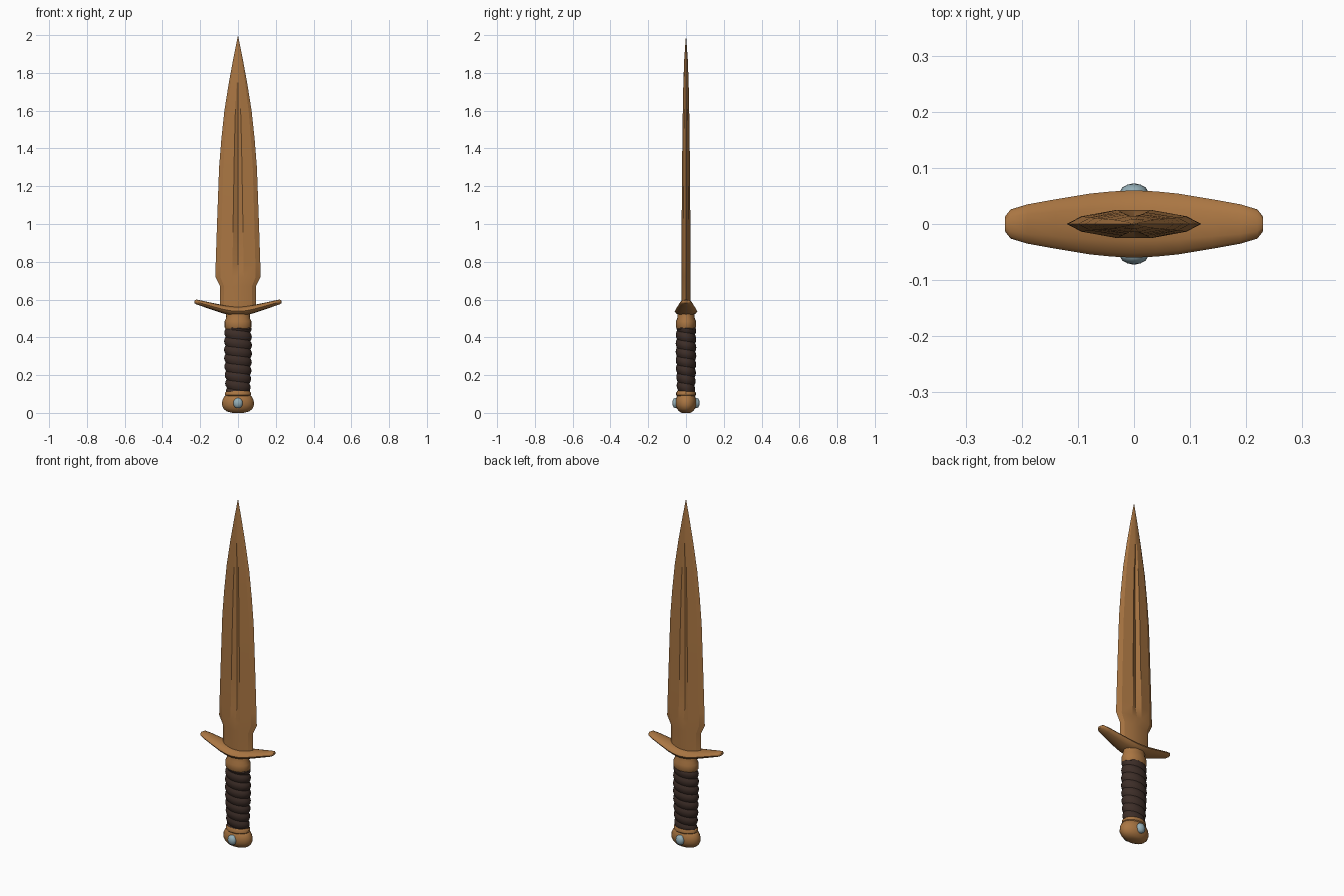
import bpy, bmesh, math

if "Cube" in bpy.data.objects:
    bpy.data.objects.remove(bpy.data.objects["Cube"])

def material(name, rgb):
    m = bpy.data.materials.new(name)
    m.diffuse_color = (*rgb, 1)
    m.use_nodes = True
    m.node_tree.nodes["Principled BSDF"].inputs["Base Color"].default_value = m.diffuse_color
    return m

bronze = material("bronze", (0.40, 0.18, 0.055))
leather = material("leather", (0.047, 0.027, 0.021))
stone = material("stone", (0.30, 0.43, 0.48))

def loft(name, rings, mat, angle=30, closed=True):
    """Skin a list of equal-length rings of points, capping both ends."""
    bm = bmesh.new()
    rows = [[bm.verts.new(p) for p in ring] for ring in rings]
    n = len(rings[0])
    for a, b in zip(rows, rows[1:]):
        for i in range(n if closed else n - 1):
            j = (i + 1) % n
            bm.faces.new((a[i], a[j], b[j], b[i]))
    if closed:
        bm.faces.new(rows[0][::-1])
        bm.faces.new(rows[-1])
    bmesh.ops.remove_doubles(bm, verts=bm.verts, dist=1e-5)
    bmesh.ops.recalc_face_normals(bm, faces=bm.faces)
    me = bpy.data.meshes.new(name)
    bm.to_mesh(me)
    bm.free()
    me.materials.append(mat)
    ob = bpy.data.objects.new(name, me)
    bpy.context.collection.objects.link(ob)
    bpy.ops.object.select_all(action='DESELECT')
    ob.select_set(True)
    bpy.context.view_layer.objects.active = ob
    bpy.ops.object.shade_smooth_by_angle(angle=math.radians(angle))
    return ob

def oval(rx, ry, z, n=20):
    return [(rx * math.cos(2 * math.pi * i / n), ry * math.sin(2 * math.pi * i / n), z)
            for i in range(n)]

# Blade: bevelled section with a central V groove on each face
def blade_ring(z, w, t, f, d):
    half = [(w, 0), (0.78 * w, 0.55 * t), (f, t), (0, t - d),
            (-f, t), (-0.78 * w, 0.55 * t)]
    return [(x, y, z) for x, y in half + [(-x, -y) for x, y in half]]

blade = [  # z, half width, half thickness, groove half width, groove depth
    (0.54, 0.095, 0.025, 0.032, 0), (0.67, 0.095, 0.025, 0.032, 0),
    (0.72, 0.120, 0.025, 0.031, 0), (0.79, 0.118, 0.025, 0.029, 0.014),
    (1.00, 0.111, 0.023, 0.026, 0.013), (1.30, 0.100, 0.021, 0.021, 0.011),
    (1.45, 0.088, 0.019, 0.018, 0.010), (1.60, 0.072, 0.017, 0.014, 0.008),
    (1.75, 0.048, 0.014, 0.008, 0), (1.88, 0.024, 0.009, 0.004, 0),
    (2.00, 0, 0, 0, 0)]
loft("blade", [blade_ring(*b) for b in blade], bronze, 15)

# Crossguard: oval sections swept along an upturned bow
right = [  # x, centre z, half depth, half height
    (0, 0.538, 0.060, 0.025), (0.04, 0.541, 0.058, 0.025), (0.08, 0.549, 0.054, 0.022),
    (0.14, 0.565, 0.044, 0.018), (0.19, 0.579, 0.035, 0.015),
    (0.22, 0.587, 0.026, 0.013), (0.23, 0.588, 0.013, 0.007)]
path = [(-x, z, a, b) for x, z, a, b in right[:0:-1]] + right
loft("crossguard", [[(x, p[0], z + p[1]) for p in oval(a, b, 0, 12)
                     for p in [(p[0], p[1])]] for x, z, a, b in path], bronze, 45)

# Collar between guard and grip, ring below grip
def turned(name, profile, angle=40):
    loft(name, [oval(rx, ry, z) for z, rx, ry in profile], bronze, angle)

turned("collar", [(0.445, 0.066, 0.048), (0.455, 0.071, 0.053), (0.485, 0.071, 0.053),
                  (0.502, 0.063, 0.046), (0.53, 0.062, 0.044)])
turned("lower_ring", [(0.085, 0.060, 0.044), (0.094, 0.069, 0.052),
                      (0.106, 0.069, 0.052), (0.116, 0.060, 0.046)])

# Pommel
turned("pommel", [(0, 0.030, 0.022), (0.008, 0.060, 0.036), (0.022, 0.077, 0.048),
                  (0.042, 0.085, 0.056), (0.066, 0.083, 0.056), (0.086, 0.073, 0.049),
                  (0.098, 0.058, 0.042)])

# Grip: strap wound in a descending helix with a crease each turn
N, STEPS, PITCH, Z0, Z1 = 24, 4, 0.045, 0.11, 0.452
bulge = [-0.004, 0.002, 0.004, 0.002]
rings = []
for k in range(STEPS * 9 + 1):
    ring = []
    for u in range(N + 1):
        a = 2 * math.pi * (u % N) / N
        z = Z0 + PITCH * (k / STEPS - u / N)
        z = min(max(z, Z0), Z1)
        s = (z - Z0) / (Z1 - Z0)
        r = 0.061 + 0.009 * math.sin(math.pi * min(1, s * 0.75)) + bulge[k % STEPS]
        if z in (Z0, Z1):
            r = 0.062
        ring.append((r * math.cos(a), 0.74 * r * math.sin(a), z))
    rings.append(ring)
# extra turn fills the top of the helix
for k in range(STEPS * 9 + 1, STEPS * 10 + 1):
    ring = []
    for u in range(N + 1):
        a = 2 * math.pi * (u % N) / N
        z = min(max(Z0 + PITCH * (k / STEPS - u / N), Z0), Z1)
        r = 0.062 if z == Z1 else 0.066 + bulge[k % STEPS]
        ring.append((r * math.cos(a), 0.74 * r * math.sin(a), z))
    rings.append(ring)
loft("grip_wrap", rings, leather, 30, closed=False)

# Round stones set in both faces of the pommel
for side, name in ((-1, "front_stone"), (1, "back_stone")):
    dome = [(0.044, 0.025), (0.058, 0.025), (0.065, 0.021), (0.070, 0.012), (0.072, 0.003)]
    loft(name, [[(p[0], side * y, 0.052 + 1.12 * p[1]) for p in oval(r, r, 0, 14)]
                for y, r in dome], stone, 50)
